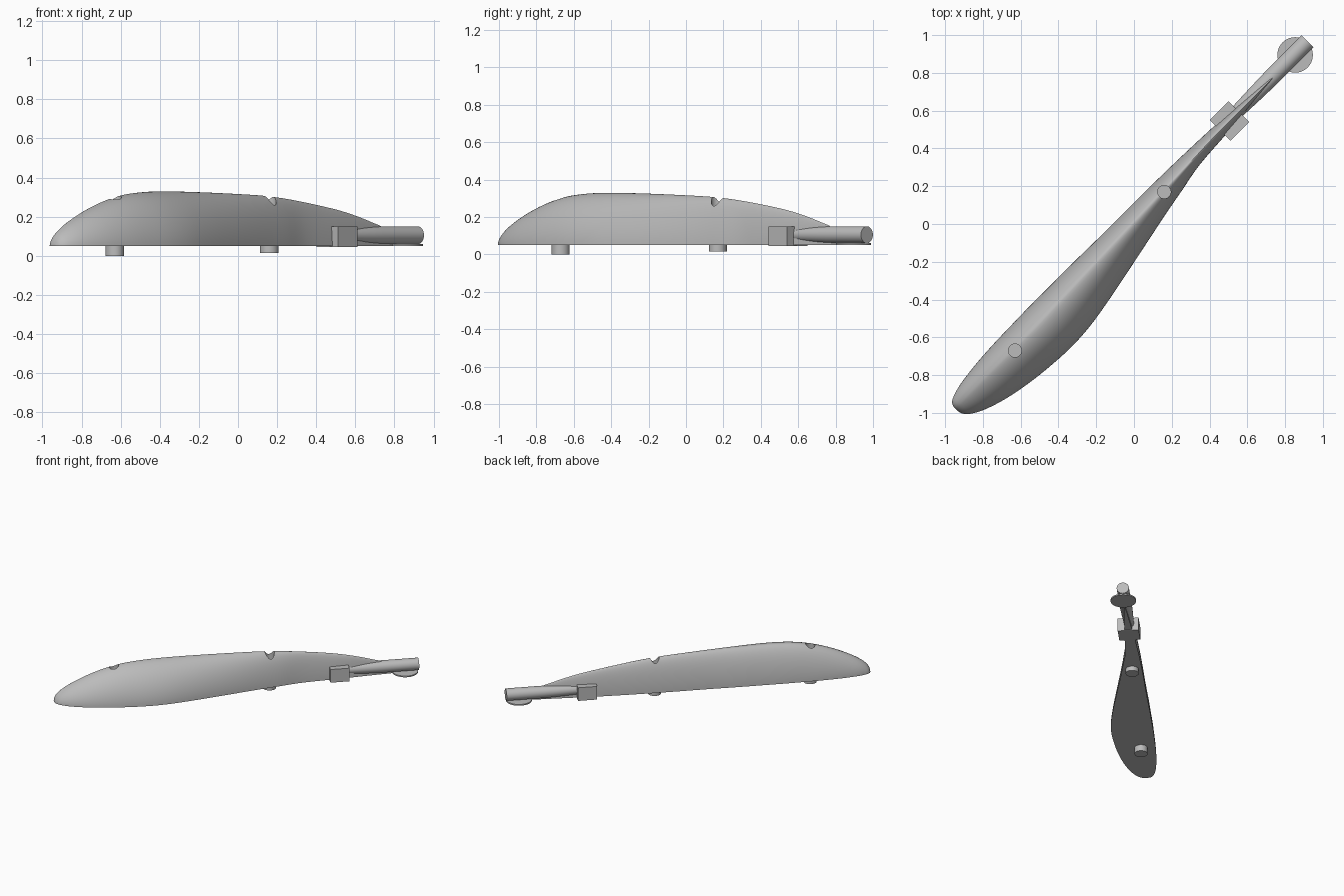
import bpy, bmesh, math
from mathutils import Matrix, Vector

if "Cube" in bpy.data.objects:
    bpy.data.objects.remove(bpy.data.objects["Cube"])

# The whole model lies on the x = y diagonal: u runs along it, v to its left
TURN = Matrix.Rotation(math.radians(45), 4, 'Z')
grey = bpy.data.materials.new("plain_grey")
grey.diffuse_color = (0.5, 0.5, 0.5, 1)
grey.use_nodes = True
grey.node_tree.nodes["Principled BSDF"].inputs["Base Color"].default_value = grey.diffuse_color


def finish(bm, name, smooth=True):
    bmesh.ops.recalc_face_normals(bm, faces=bm.faces)
    bm.transform(TURN)
    me = bpy.data.meshes.new(name)
    bm.to_mesh(me)
    bm.free()
    ob = bpy.data.objects.new(name, me)
    bpy.context.collection.objects.link(ob)
    me.materials.append(grey)
    if smooth:
        shade(ob)
    return ob


def shade(ob):
    bpy.ops.object.select_all(action='DESELECT')
    ob.select_set(True)
    bpy.context.view_layer.objects.active = ob
    bpy.ops.object.shade_smooth_by_angle(angle=math.radians(35))


def post(name, x, y, r, z0, z1):
    """Upright cylinder at world x, y."""
    bm = bmesh.new()
    u, v = (x + y) / math.sqrt(2), (y - x) / math.sqrt(2)
    bmesh.ops.create_cone(bm, cap_ends=True, segments=40, radius1=r, radius2=r, depth=z1 - z0,
                          matrix=Matrix.Translation((u, v, (z0 + z1) / 2)))
    return finish(bm, name)


def catmull(a, b, c, d, t):
    return [0.5 * (2 * q + (r - p) * t + (2 * p - 5 * q + 4 * r - s) * t * t
                   + (3 * q - p - 3 * r + s) * t ** 3) for p, q, r, s in zip(a, b, c, d)]


# Body stations: u, ridge height, left edge v, right edge v
BASE = 0.05
STATIONS = [
    (-1.36, .06, -.012, -.042), (-1.35, .09, .012, -.07), (-1.32, .125, .03, -.10),
    (-1.25, .172, .05, -.137), (-1.13, .23, .066, -.175), (-.99, .28, .076, -.202),
    (-.85, .312, .08, -.218), (-.70, .326, .083, -.226), (-.55, .329, .083, -.218),
    (-.375, .327, .083, -.19), (-.15, .321, .08, -.145), (.14, .31, .08, -.085),
    (.30, .298, .078, -.055), (.47, .278, .074, -.024), (.70, .243, .065, -.008),
    (.85, .212, .055, .003), (1.0, .17, .045, .015), (1.08, .14, .04, .02),
    (1.16, .06, .03, .026)]


def ridge(u):
    return -.025 + .053 * min(1, max(0, (u + .75) / 1.4))


# Lofted body: domed sections over a flat base
rows = []
for i in range(len(STATIONS) - 1):
    p = [STATIONS[min(max(i + k, 0), len(STATIONS) - 1)] for k in (-1, 0, 1, 2)]
    rows += [catmull(*p, k / 4) for k in range(4)]
rows.append(STATIONS[-1])
bm = bmesh.new()
N, POWER = 32, 2 / 1.8
loops = []
for u, top, left, right in rows:
    mid = min(max(ridge(u), right + .003), left - .003)
    ring = []
    for k in range(N + 1):
        a = math.pi * k / N
        c = math.copysign(abs(math.cos(a)) ** POWER, math.cos(a))
        half = (mid - right) if c > 0 else (left - mid)
        ring.append(bm.verts.new((u, mid - c * half,
                                  BASE + (top - BASE) * max(0, math.sin(a)) ** POWER)))
    loops.append(ring)
for a, b in zip(loops, loops[1:]):
    for k in range(N):
        bm.faces.new((a[k], a[k + 1], b[k + 1], b[k]))
    bm.faces.new((a[0], b[0], b[N], a[N]))
bm.faces.new(loops[0])
bm.faces.new(loops[-1])
body = finish(bm, "body", False)

# Two screw holes sunk into the ridge
for n, (x, y, floor) in enumerate([(.16, .17, .2), (-.63, -.67, .22)]):
    cutter = post(f"hole_cutter_{n + 1}", x, y, .035, floor, .5)
    cutter.hide_render = True
    cutter.hide_viewport = True
    mod = body.modifiers.new("hole", 'BOOLEAN')
    mod.object = cutter
    mod.solver = 'EXACT'
bpy.context.view_layer.objects.active = body
body.select_set(True)
for mod in list(body.modifiers):
    bpy.ops.object.modifier_apply(modifier=mod.name)
shade(body)

# Feet under the body
post("rear_foot", .16, .17, .048, .015, .06)
post("front_foot", -.63, -.67, .048, 0, .06)

# Thin pad under the tail tube
post("tail_pad", .853, .895, .094, .05, .06)

# Collar block around the tail
bm = bmesh.new()
bmesh.ops.create_cube(bm, size=1)
bm.transform(Matrix.Translation((.743, .028, .0975)) @ Matrix.Diagonal((.141, .154, .105, 1)))
finish(bm, "collar_block", False)

# Tail tube, slightly narrower at the collar
bm = bmesh.new()
rings = []
for u, r in [(.75, .034), (.85, .038), (.95, .042), (1.06, .045), (1.334, .045)]:
    rings.append([bm.verts.new((u, .034 + r * math.cos(2 * math.pi * k / 40),
                                .105 + r * math.sin(2 * math.pi * k / 40))) for k in range(40)])
for a, b in zip(rings, rings[1:]):
    for k in range(40):
        bm.faces.new((a[k], a[(k + 1) % 40], b[(k + 1) % 40], b[k]))
bm.faces.new(rings[0])
bm.faces.new(rings[-1])
finish(bm, "tail_tube")
